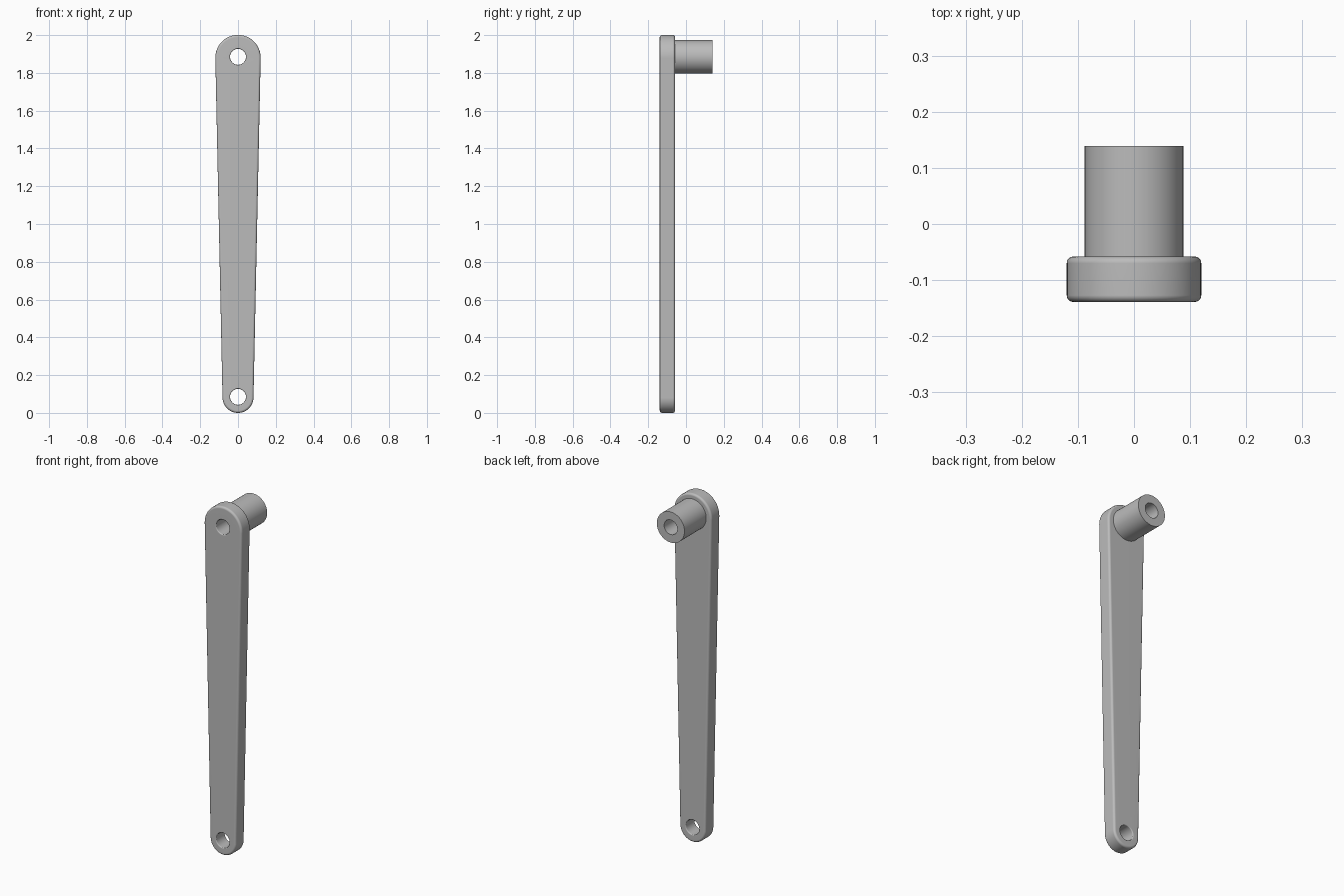
import bpy, bmesh
from math import sin, cos, pi, asin, radians

cube = bpy.data.objects.get("Cube")
if cube:
    bpy.data.objects.remove(cube, do_unlink=True)

# Main dimensions
FRONT, BACK, BOSS_END = -0.139, -0.058, 0.139
TOP_Z, TOP_R = 1.881, 0.12
LOW_Z, LOW_R = 0.082, 0.082
TOP_HOLE_Z, LOW_HOLE_Z, HOLE_R = 1.885, 0.085, 0.042
BOSS_R = 0.088
FILLET, HOLE_FILLET = 0.012, 0.005
STEPS = 5

metal = bpy.data.materials.new("grey metal")
metal.use_nodes = True
colour = (0.5, 0.5, 0.5, 1)
metal.diffuse_color = colour
metal.node_tree.nodes["Principled BSDF"].inputs["Base Color"].default_value = colour


def arc(z, r, start, end, n):
    return [(r * cos(start + (end - start) * i / n), z + r * sin(start + (end - start) * i / n))
            for i in range(n + 1)]


def circle(z, r, n=48):
    return arc(z, r, 0, 2 * pi, n)[:-1]


def tapered_outline(inset):
    """Two round ends of different size joined by tangent lines."""
    a = asin((TOP_R - LOW_R) / (TOP_Z - LOW_Z))
    return (arc(TOP_Z, TOP_R - inset, -a, pi + a, 32)
            + arc(LOW_Z, LOW_R - inset, pi + a, 2 * pi - a, 32))


def add_ring(bm, points, y):
    verts = [bm.verts.new((x, y, z)) for x, z in points]
    n = len(verts)
    return verts, [bm.edges.new((verts[i], verts[(i + 1) % n])) for i in range(n)]


def add_wall(bm, rings):
    """Skin a list of rings; return the edges of the first and last ring."""
    for (a, _), (b, _) in zip(rings, rings[1:]):
        n = len(a)
        for i in range(n):
            j = (i + 1) % n
            bm.faces.new((a[i], a[j], b[j], b[i]))
    return rings[0][1], rings[-1][1]


def filleted_levels(front_fillet, back_fillet):
    """Pairs of inset and y that round off the front and back edges."""
    turns = [pi / 2 * i / STEPS for i in range(STEPS + 1)]
    f, b = front_fillet, back_fillet
    front = [(f * (1 - sin(t)), FRONT + f * (1 - cos(t))) for t in turns] if f else [(0, FRONT)]
    back = [(b * (1 - cos(t)), BACK - b * (1 - sin(t))) for t in turns] if b else [(0, BACK)]
    return front + back


def finish(bm, name):
    bmesh.ops.recalc_face_normals(bm, faces=bm.faces)
    mesh = bpy.data.meshes.new(name)
    bm.to_mesh(mesh)
    bm.free()
    mesh.materials.append(metal)
    obj = bpy.data.objects.new(name, mesh)
    bpy.context.collection.objects.link(obj)
    bpy.ops.object.select_all(action='DESELECT')
    obj.select_set(True)
    bpy.context.view_layer.objects.active = obj
    bpy.ops.object.shade_smooth_by_angle(angle=radians(35))
    weighted = obj.modifiers.new("flat_face_normals", 'WEIGHTED_NORMAL')
    weighted.keep_sharp = True
    return obj


# Tapered arm with rounded rim and two drilled eyes
bm = bmesh.new()
walls = [
    [add_ring(bm, tapered_outline(inset), y) for inset, y in filleted_levels(FILLET, FILLET)],
    [add_ring(bm, circle(TOP_HOLE_Z, HOLE_R + inset), y) for inset, y in filleted_levels(HOLE_FILLET, 0)],
    [add_ring(bm, circle(LOW_HOLE_Z, HOLE_R + inset), y) for inset, y in filleted_levels(HOLE_FILLET, HOLE_FILLET)],
]
ends = [add_wall(bm, rings) for rings in walls]
for side, direction in ((0, -1), (1, 1)):
    edges = [e for pair in ends for e in pair[side]]
    bmesh.ops.triangle_fill(bm, edges=edges, use_beauty=True, normal=(0, direction, 0))
finish(bm, "arm")

# Tubular pivot boss on the back of the upper eye
bm = bmesh.new()
add_wall(bm, [add_ring(bm, circle(TOP_HOLE_Z, r, 48), y)
              for r, y in ((BOSS_R, BACK), (BOSS_R, BOSS_END), (HOLE_R, BOSS_END), (HOLE_R, BACK))])
finish(bm, "pivot_boss")
